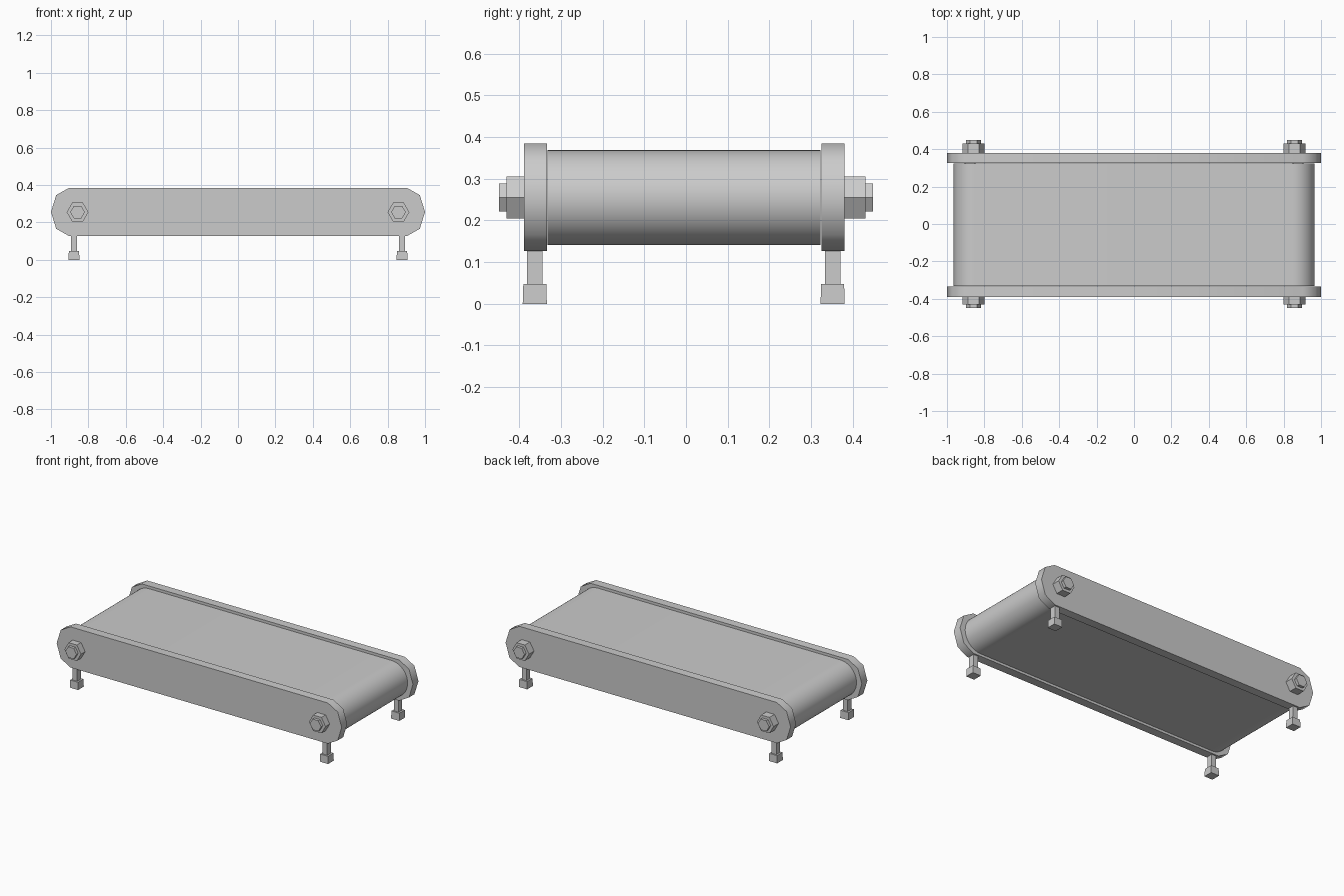
import bpy, bmesh, math

if "Cube" in bpy.data.objects:
    bpy.data.objects.remove(bpy.data.objects["Cube"])

CZ = 0.256  # height of the roller axis


def finish(name, bm, smooth=None):
    bmesh.ops.recalc_face_normals(bm, faces=bm.faces)
    mesh = bpy.data.meshes.new(name)
    bm.to_mesh(mesh)
    bm.free()
    ob = bpy.data.objects.new(name, mesh)
    bpy.context.collection.objects.link(ob)
    if smooth:
        bpy.ops.object.select_all(action='DESELECT')
        bpy.context.view_layer.objects.active = ob
        ob.select_set(True)
        bpy.ops.object.shade_smooth_by_angle(angle=math.radians(smooth))
    return ob


def extrude_y(name, outline, y0, y1, smooth=None):
    """Solid from an (x, z) outline swept between two y values."""
    bm = bmesh.new()
    a = [bm.verts.new((x, y0, z)) for x, z in outline]
    b = [bm.verts.new((x, y1, z)) for x, z in outline]
    n = len(a)
    bm.faces.new(a)
    bm.faces.new(b[::-1])
    for i in range(n):
        j = (i + 1) % n
        bm.faces.new((a[i], b[i], b[j], a[j]))
    return finish(name, bm, smooth)


def hexagon(cx, r):
    return [(cx + r * math.cos(k * math.pi / 3), CZ - 0.001 + r * math.sin(k * math.pi / 3))
            for k in range(6)]


def block(name, cx, cy, z0, z1, wx, wy, taper=1.0):
    """Box with an optionally narrower top."""
    bm = bmesh.new()
    bmesh.ops.create_cube(bm, size=1)
    for v in bm.verts:
        t = taper if v.co.z > 0 else 1
        v.co = (cx + v.co.x * wx * t, cy + v.co.y * wy * t, z1 if v.co.z > 0 else z0)
    return finish(name, bm)


# Belt: stadium loop with smooth round ends
belt = []
for side in (1, -1):
    for k in range(25):
        a = side * math.pi / 2 * (-1 + k / 12) if side == 1 else math.pi / 2 + math.pi * k / 24
        belt.append((side * 0.850 + 0.114 * math.cos(a), CZ - 0.001 + 0.114 * math.sin(a)))
extrude_y("belt", belt, -0.332, 0.323, 30)

# Side plates: faceted rounded ends
right_end = [(0.903, -0.129), (0.972, -0.090), (1.0, 0), (0.972, 0.090), (0.903, 0.129)]
plate = [(x, CZ + z) for x, z in right_end] + [(-x, CZ + z) for x, z in reversed(right_end)]
extrude_y("front_side_plate", plate, -0.389, -0.334, 45)
extrude_y("back_side_plate", plate, 0.325, 0.380, 45)

for s, label, plate_y, leg_y in ((-1, "front", -0.385, -0.363), (1, "back", 0.376, 0.352)):
    for x, end in ((-0.858, "left"), (0.858, "right")):
        # Hex nut and bolt end on the outside of each plate
        extrude_y(f"{label}_{end}_nut", hexagon(x, 0.058), plate_y, s * 0.431)
        extrude_y(f"{label}_{end}_bolt", hexagon(x, 0.039), plate_y, s * 0.449)
        # Short leg with a slightly flared foot
        lx = math.copysign(0.877, x)
        block(f"{label}_{end}_leg", lx, leg_y, 0.04, 0.135, 0.032, 0.037)
        block(f"{label}_{end}_foot", lx, leg_y, 0.0, 0.048, 0.058, 0.058, 0.95)
